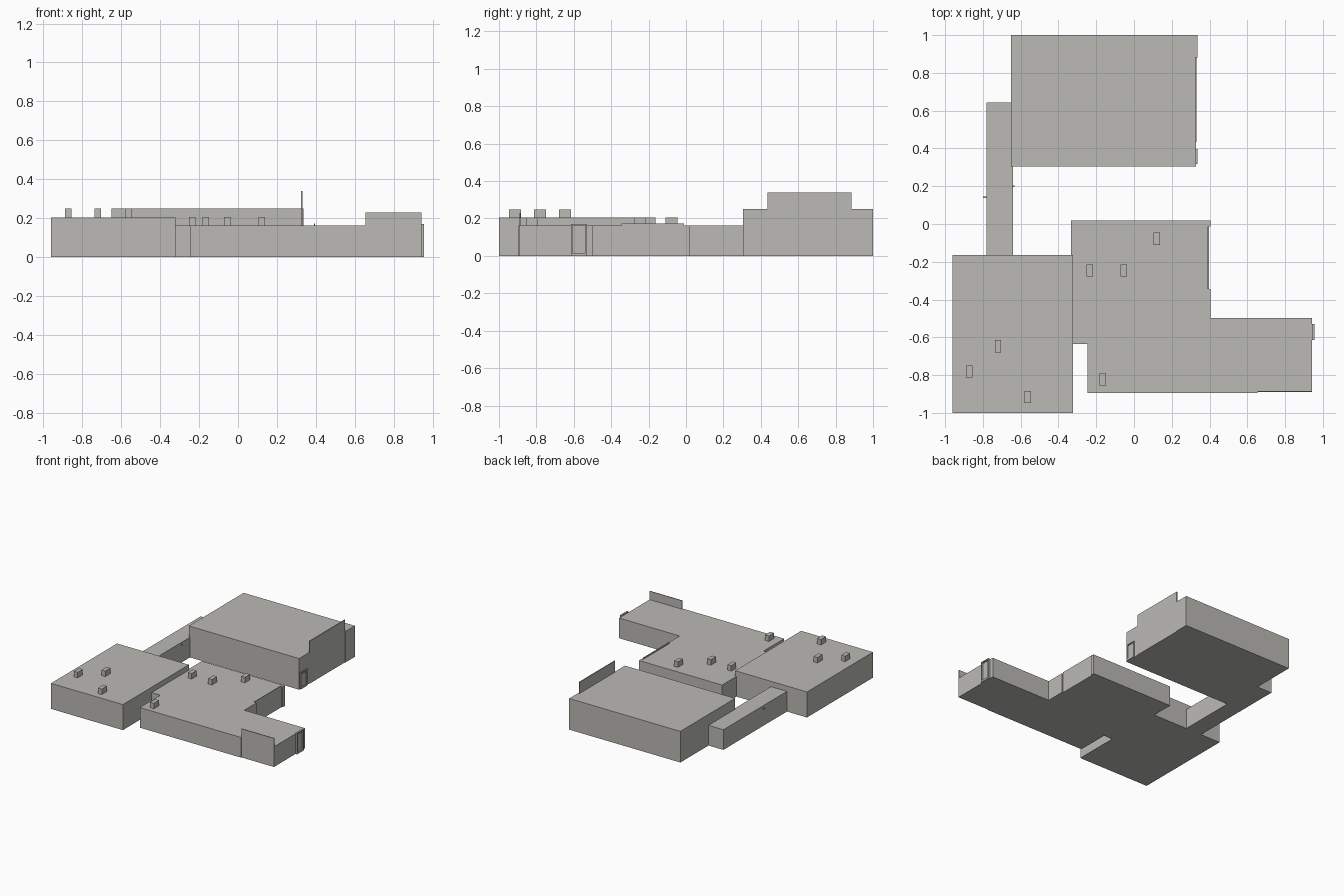
import bpy
import bmesh

cube = bpy.data.objects.get("Cube")
if cube:
    bpy.data.objects.remove(cube, do_unlink=True)

# One plain concrete grey for the whole site
GREY = (0.50, 0.49, 0.46, 1.0)
mat = bpy.data.materials.new("concrete_grey")
mat.use_nodes = True
mat.diffuse_color = GREY
bsdf = next(n for n in mat.node_tree.nodes if n.type == "BSDF_PRINCIPLED")
bsdf.inputs["Base Color"].default_value = GREY
bsdf.inputs["Roughness"].default_value = 0.8


def extrude(name, outline, z0, z1):
    """Flat-topped solid raised from a plan outline."""
    bm = bmesh.new()
    face = bm.faces.new([bm.verts.new((x, y, z0)) for x, y in outline])
    raised = bmesh.ops.extrude_face_region(bm, geom=[face])
    verts = [g for g in raised["geom"] if isinstance(g, bmesh.types.BMVert)]
    bmesh.ops.translate(bm, verts=verts, vec=(0, 0, z1 - z0))
    bmesh.ops.recalc_face_normals(bm, faces=bm.faces)
    mesh = bpy.data.meshes.new(name)
    bm.to_mesh(mesh)
    bm.free()
    mesh.materials.append(mat)
    obj = bpy.data.objects.new(name, mesh)
    bpy.context.collection.objects.link(obj)
    return obj


def box(name, x0, x1, y0, y1, z0, z1):
    return extrude(name, [(x0, y0), (x1, y0), (x1, y1), (x0, y1)], z0, z1)


def doorway(name, wall, y0, y1, top, depth):
    """Projecting door surround with a recessed leaf and a transom."""
    t = 0.008
    out = wall + depth
    box(name + "_left_jamb", wall, out, y1 - t, y1, 0, top)
    box(name + "_right_jamb", wall, out, y0, y0 + t, 0, top)
    box(name + "_head", wall, out, y0 + t, y1 - t, top - t, top)
    box(name + "_sill", wall, out, y0 + t, y1 - t, 0, 0.015)
    box(name + "_leaf", wall, wall + 0.003, y0 + t, y1 - t, 0.015, top - 0.02)


# Main buildings
LOW, MID, HIGH = 0.162, 0.205, 0.25
box("square_hall", -0.96, -0.322, -1, -0.163, 0, MID)
extrude("central_hall_and_wing", [
    (-0.333, -0.635), (-0.245, -0.635), (-0.245, -0.895), (0.655, -0.895),
    (0.655, -0.887), (0.942, -0.887), (0.942, -0.497), (0.404, -0.497),
    (0.404, -0.345), (0.394, -0.345), (0.394, -0.012), (0.404, -0.012),
    (0.404, 0.018), (-0.333, 0.018)], 0, LOW)
extrude("large_hall", [
    (-0.65, 0.305), (0.329, 0.305), (0.329, 0.882), (0.337, 0.882),
    (0.337, 1), (-0.65, 1)], 0, HIGH)
box("link_corridor", -0.782, -0.64, -0.17, 0.643, 0, LOW)

# Raised facade panels
box("large_hall_sign_panel", 0.324, 0.332, 0.435, 0.885, 0, 0.34)
box("wing_sign_panel", 0.655, 0.942, -0.89, -0.884, 0, 0.23)
box("central_hall_low_parapet", 0.39, 0.396, -0.345, -0.012, 0, 0.172)

# Entrances on the left side
doorway("wing_door", 0.942, -0.615, -0.53, 0.17, 0.014)
doorway("large_hall_door", 0.329, 0.318, 0.398, 0.135, 0.008)

# Roof vents
vents = [(-0.872, -0.78, MID), (-0.72, -0.647, MID), (-0.563, -0.915, MID),
         (-0.234, -0.246, LOW), (-0.054, -0.246, LOW),
         (0.121, -0.078, LOW), (-0.165, -0.823, LOW)]
for i, (x, y, z) in enumerate(vents, 1):
    box(f"roof_vent_{i}", x - 0.017, x + 0.017, y - 0.032, y + 0.032, z, z + 0.044)

# Small lamps on the corridor walls
box("corridor_right_lamp", -0.8, -0.78, 0.138, 0.146, 0.14, 0.146)
box("corridor_left_lamp", -0.642, -0.632, 0.195, 0.203, 0.14, 0.146)
